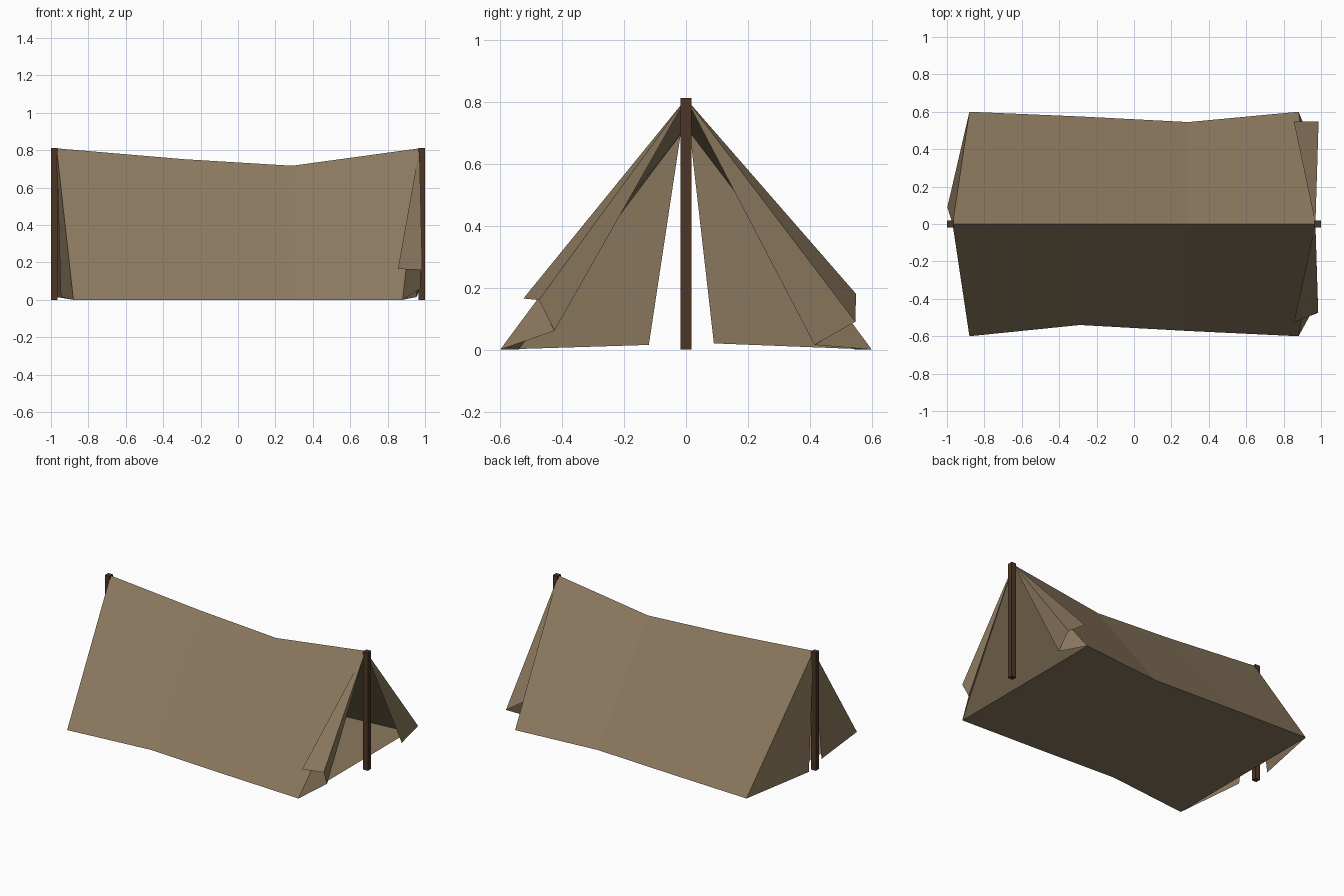
import bpy, bmesh

if "Cube" in bpy.data.objects:
    bpy.data.objects.remove(bpy.data.objects["Cube"])


def material(name, rgb):
    m = bpy.data.materials.new(name)
    m.diffuse_color = (*rgb, 1)
    m.use_nodes = True
    m.node_tree.nodes["Principled BSDF"].inputs["Base Color"].default_value = m.diffuse_color
    return m


canvas = material("tan canvas", (0.262, 0.191, 0.114))
wood = material("dark wood", (0.076, 0.037, 0.019))


def sheet(name, points, faces, mat=canvas):
    """Thin flat-shaded cloth sheet."""
    me = bpy.data.meshes.new(name)
    me.from_pydata(points, [], faces)
    me.materials.append(mat)
    ob = bpy.data.objects.new(name, me)
    bpy.context.collection.objects.link(ob)
    return ob


# Cross-sections along the tent: ridge (x, z), base x, front y, back y
sections = [(-0.97, 0.81, -0.88, -0.60, 0.60),
            (-0.29, 0.752, -0.29, -0.54, 0.575),
            (0.29, 0.717, 0.29, -0.572, 0.545),
            (0.97, 0.81, 0.88, -0.60, 0.60)]
ridge = [(rx, 0, rz) for rx, rz, bx, f, b in sections]
front = [(bx, f, 0) for rx, rz, bx, f, b in sections]
back = [(bx, b, 0) for rx, rz, bx, f, b in sections]


def strip(name, a, b):
    n = len(a)
    return sheet(name, a + b, [(i, i + 1, n + i + 1, n + i) for i in range(n - 1)])


# Sagging roof slopes and groundsheet
strip("front_roof_slope", front, ridge)
strip("back_roof_slope", ridge, back)
strip("groundsheet", back, front)


def flap(name, apex, rim, flip):
    """Door flap: fan of triangles from the ridge end to the lower rim points."""
    tris = [(0, i, i + 1) for i in range(1, len(rim))]
    if flip:
        tris = [t[::-1] for t in tris]
    return sheet(name, [apex] + rim, tris)


# Closed flaps on the left end
flap("left_front_flap", ridge[0], [front[0], (-0.947, -0.12, 0.015)], True)
flap("left_back_flap", ridge[0], [back[0], (-0.998, 0.09, 0.02)], False)

# Folded-back flaps on the right end
flap("right_front_flap", ridge[3],
     [front[3], (0.975, -0.425, 0.06), (0.985, -0.475, 0.16), (0.855, -0.525, 0.165)], False)
flap("right_back_flap", ridge[3],
     [back[3], (0.955, 0.415, 0.015), (0.987, 0.547, 0.09), (0.854, 0.549, 0.18)], True)

# Square end poles
for side, x in (("left", -0.982), ("right", 0.982)):
    bm = bmesh.new()
    bmesh.ops.create_cube(bm, size=1)
    for v in bm.verts:
        v.co = (x + v.co.x * 0.036, v.co.y * 0.036, (v.co.z + 0.5) * 0.812)
    me = bpy.data.meshes.new(side + "_pole")
    bm.to_mesh(me)
    bm.free()
    me.materials.append(wood)
    bpy.context.collection.objects.link(bpy.data.objects.new(side + "_pole", me))
